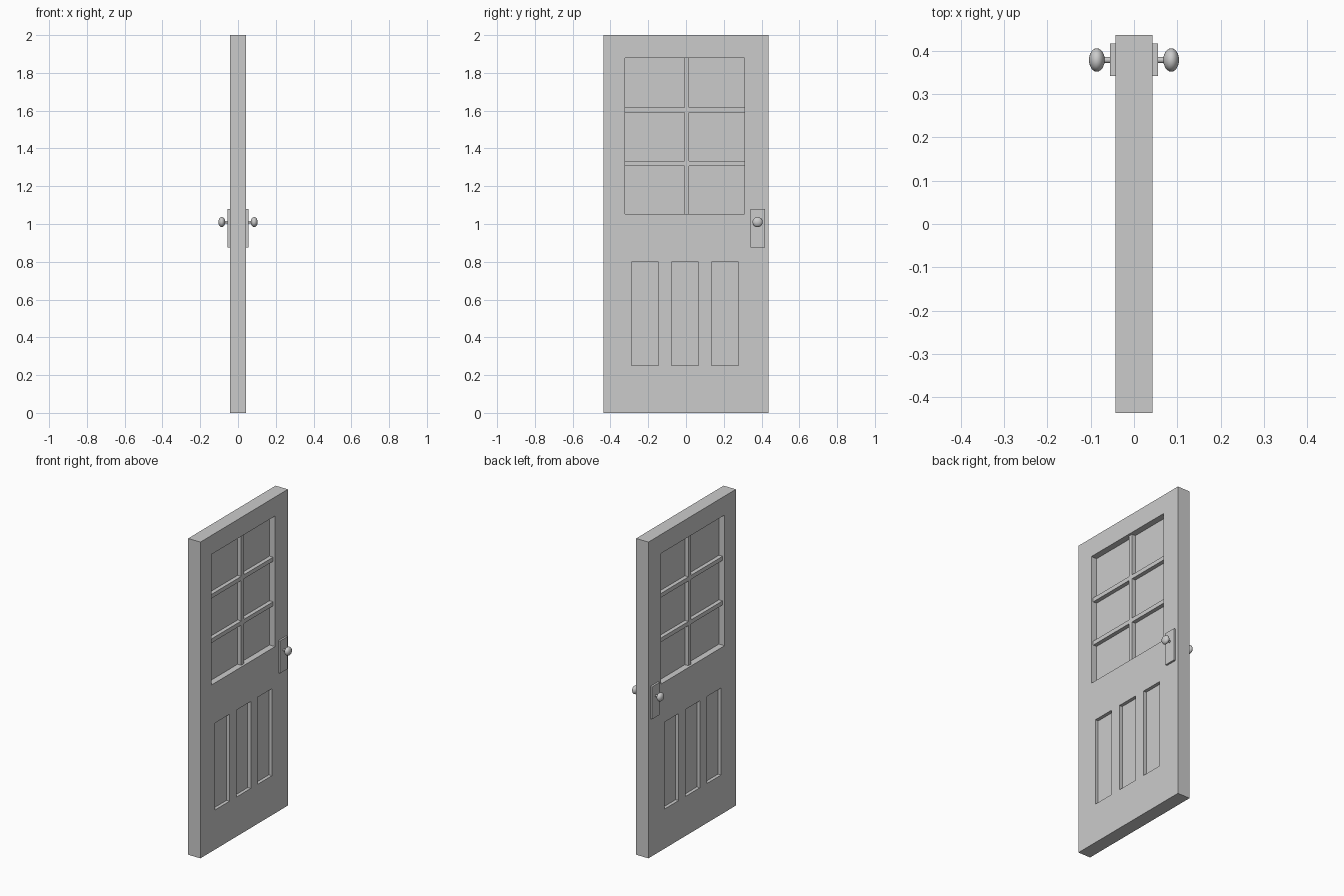
import bpy, bmesh, math
from mathutils import Matrix

if "Cube" in bpy.data.objects:
    bpy.data.objects.remove(bpy.data.objects["Cube"])

T, W, H = 0.043, 0.437, 2.0           # half thickness, half width, height


def add_box(bm, x0, x1, y0, y1, z0, z1):
    m = Matrix.Translation(((x0 + x1) / 2, (y0 + y1) / 2, (z0 + z1) / 2)) \
        @ Matrix.Diagonal((x1 - x0, y1 - y0, z1 - z0, 1))
    bmesh.ops.create_cube(bm, size=1, matrix=m)


def boxes(name, *bounds):
    bm = bmesh.new()
    for b in bounds:
        add_box(bm, *b)
    mesh = bpy.data.meshes.new(name)
    bm.to_mesh(mesh)
    bm.free()
    obj = bpy.data.objects.new(name, mesh)
    bpy.context.collection.objects.link(obj)
    return obj


def lathe_x(name, profile, side, y, z, segs=24):
    """Spin (distance, radius) points round an x-directed axis."""
    bm = bmesh.new()
    verts = [bm.verts.new((side * d, r, 0)) for d, r in profile]
    edges = [bm.edges.new(p) for p in zip(verts, verts[1:])]
    bmesh.ops.spin(bm, geom=verts + edges, axis=(1, 0, 0), cent=(0, 0, 0),
                   angle=2 * math.pi, steps=segs)
    bmesh.ops.remove_doubles(bm, verts=bm.verts, dist=1e-5)
    bmesh.ops.recalc_face_normals(bm, faces=bm.faces)
    mesh = bpy.data.meshes.new(name)
    bm.to_mesh(mesh)
    bm.free()
    obj = bpy.data.objects.new(name, mesh)
    bpy.context.collection.objects.link(obj)
    obj.location = (0, y, z)
    bpy.context.view_layer.objects.active = obj
    obj.select_set(True)
    bpy.ops.object.shade_smooth_by_angle(angle=math.radians(40))
    obj.select_set(False)


# Door slab with the window opening and sunken lower panels cut out
WY0, WY1, WZ0, WZ1 = -0.324, 0.309, 1.054, 1.88
slab = boxes("door_slab", (-T, T, -W, W, 0, H))
cuts = [(-0.1, 0.1, WY0, WY1, WZ0, WZ1)]
for y0 in (-0.289, -0.077, 0.134):
    for x0, x1 in ((-0.1, -0.022), (0.022, 0.1)):
        cuts.append((x0, x1, y0, y0 + 0.143, 0.25, 0.80))
cutter = boxes("panel_cutter", *cuts)
cutter.hide_render = True
mod = slab.modifiers.new("panels", 'BOOLEAN')
mod.operation, mod.solver, mod.object = 'DIFFERENCE', 'EXACT', cutter
bpy.context.view_layer.objects.active = slab
bpy.ops.object.modifier_apply(modifier=mod.name)
bpy.data.objects.remove(cutter)

# Window pane and glazing bars
boxes("window_pane", (-0.004, 0.004, WY0, WY1, WZ0, WZ1))
B = 0.029
boxes("vertical_glazing_bar", (-B, B, -0.009, 0.017, WZ0, WZ1))
bars = []
for z in (1.321, 1.603):
    for y0, y1 in ((WY0, -0.009), (0.017, WY1)):
        bars.append((-B, B, y0, y1, z - 0.013, z + 0.013))
boxes("horizontal_glazing_bars", *bars)

# Lock plates and knobs on both faces
knob = [(0.054, 0), (0.054, 0.007), (0.068, 0.007)]
for i in range(2, 13):
    a = math.pi * i / 12
    knob.append((0.086 - 0.018 * math.cos(a), 0.027 * math.sin(a)))
for side, label in ((1, "right"), (-1, "left")):
    x0, x1 = sorted((side * T, side * 0.055))
    boxes("lock_plate_" + label, (x0, x1, 0.342, 0.417, 0.875, 1.08))
    lathe_x("door_knob_" + label, knob, side, 0.379, 1.01)
